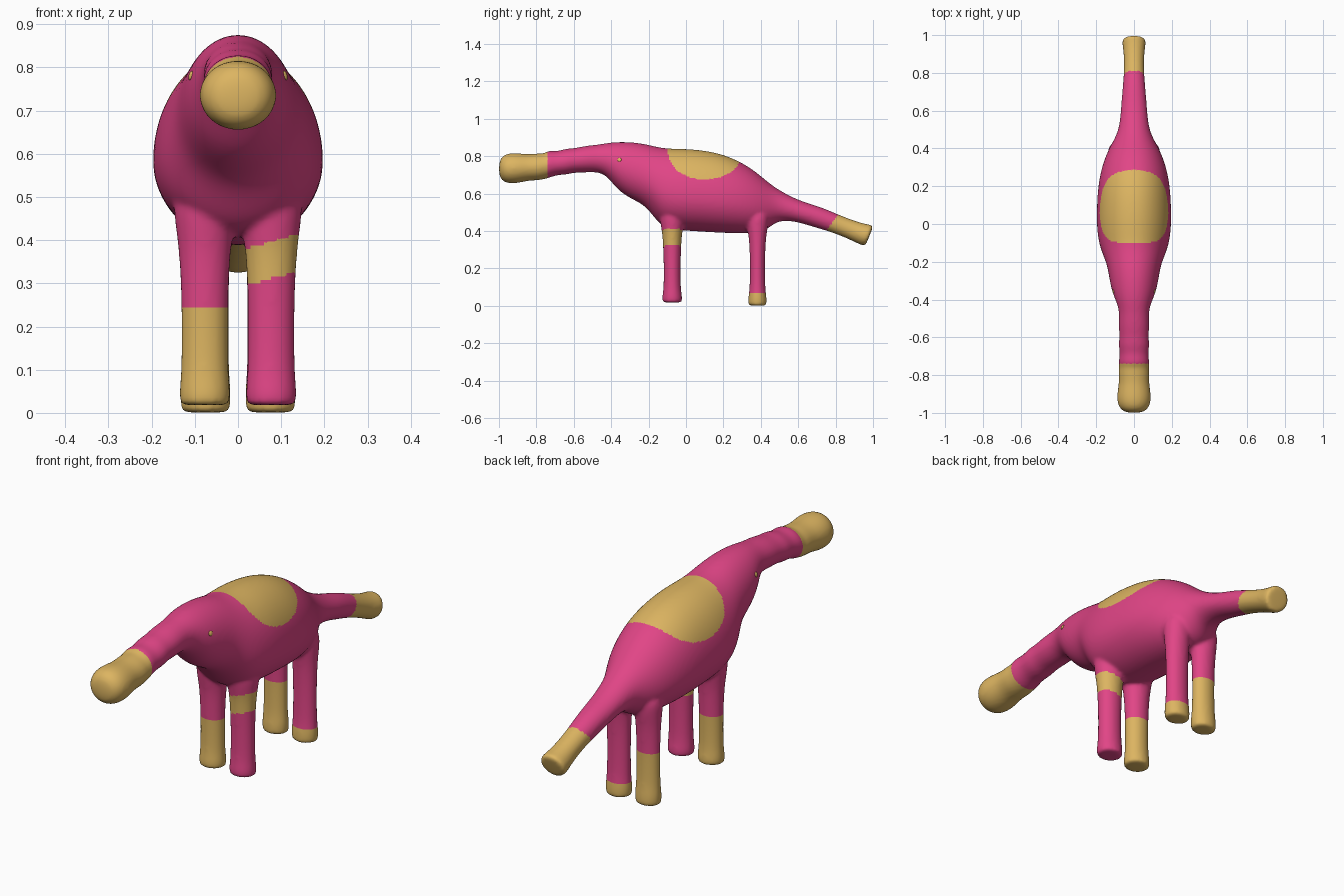
import bpy, bmesh, math
from mathutils import Vector

if "Cube" in bpy.data.objects:
    bpy.data.objects.remove(bpy.data.objects["Cube"])


def material(name, color):
    m = bpy.data.materials.new(name)
    m.diffuse_color = (*color, 1)
    m.use_nodes = True
    m.node_tree.nodes["Principled BSDF"].inputs["Base Color"].default_value = m.diffuse_color
    return m


pink = material("pink", (0.75, 0.06, 0.24))
gold = material("gold", (0.72, 0.46, 0.12))
SIDES = 24


def loft(bm, rings):
    """Skin a list of point rings and cap both ends."""
    loops = [[bm.verts.new(p) for p in r] for r in rings]
    for a, b in zip(loops, loops[1:]):
        for i in range(SIDES):
            j = (i + 1) % SIDES
            bm.faces.new((a[i], a[j], b[j], b[i]))
    bm.faces.new(loops[0])
    bm.faces.new(loops[-1])


def body_ring(y, top, bottom, w):
    tilt = 0.4 * min(max((y - 0.45) / 0.2, 0), 1)      # tail sections lean
    mid = bottom + (top - bottom) * (0.5 - 0.08 * min(max((w - 0.1) / 0.1, 0), 1))
    centre = (top + bottom) / 2
    ring = []
    for i in range(SIDES):
        a = math.tau * i / SIDES
        s = math.sin(a)
        z = mid + s * ((top - mid) if s > 0 else (mid - bottom))
        ring.append((w * math.cos(a), y + tilt * (z - centre), z))
    return ring


def leg(bm, x, y, profile):
    loft(bm, [[(x + rx * math.cos(math.tau * i / SIDES),
                y + ry * math.sin(math.tau * i / SIDES), z)
               for i in range(SIDES)] for z, rx, ry in profile])


# Trunk, head, body and tail: y, top, bottom, half width
SECTIONS = [
    (-1.0, .765, .70, .035), (-.985, .80, .668, .07), (-.95, .817, .653, .089),
    (-.90, .817, .655, .091), (-.84, .810, .670, .079), (-.79, .816, .670, .084),
    (-.755, .815, .678, .079), (-.735, .833, .682, .083), (-.69, .825, .70, .075),
    (-.64, .842, .70, .083), (-.60, .842, .712, .077), (-.54, .856, .712, .082),
    (-.47, .862, .716, .078), (-.42, .872, .693, .09), (-.36, .878, .61, .118),
    (-.28, .876, .565, .133), (-.21, .865, .53, .145), (-.15, .85, .44, .172),
    (-.09, .842, .408, .190), (0, .842, .40, .20), (.1, .833, .394, .198),
    (.2, .812, .388, .192), (.3, .768, .386, .173), (.38, .714, .39, .143),
    (.44, .66, .41, .110), (.5, .612, .458, .080), (.6, .558, .452, .07),
    (.7, .53, .422, .063), (.8, .486, .393, .053), (.9, .448, .352, .054),
    (.955, .435, .325, .063), (.976, .432, .320, .062), (.981, .42, .326, .053)]

bm = bmesh.new()
loft(bm, [body_ring(*s) for s in SECTIONS])

# Four legs: z, half width, half depth
FRONT = [(.018, .052, .046), (.019, .058, .053), (.05, .060, .054), (.09, .055, .046),
         (.2, .054, .045), (.3, .056, .048), (.38, .061, .052), (.43, .068, .062), (.54, .08, .075)]
REAR = [(.001, .05, .044), (.002, .058, .05), (.05, .060, .049), (.09, .055, .042),
        (.2, .054, .040), (.3, .055, .042), (.38, .058, .048), (.43, .062, .058), (.52, .065, .065)]
for side in (-1, 1):
    leg(bm, side * .077, -.074, FRONT)
    leg(bm, side * .075, .382, REAR)
bmesh.ops.recalc_face_normals(bm, faces=bm.faces)

# Fuse everything into one soft skin
raw_mesh = bpy.data.meshes.new("rough_shape")
bm.to_mesh(raw_mesh)
bm.free()
rough = bpy.data.objects.new("rough_shape", raw_mesh)
bpy.context.collection.objects.link(rough)
rough.modifiers.new("round", 'SUBSURF').levels = 2
fuse = rough.modifiers.new("fuse", 'REMESH')
fuse.mode = 'VOXEL'
fuse.voxel_size = 0.008
soft = rough.modifiers.new("soften", 'SMOOTH')
soft.factor = 0.5
soft.iterations = 8
deps = bpy.context.evaluated_depsgraph_get()
skin = bpy.data.meshes.new_from_object(rough.evaluated_get(deps))
bpy.data.objects.remove(rough)
skin.name = "animal_body"
body = bpy.data.objects.new("animal_body", skin)
bpy.context.collection.objects.link(body)
skin.materials.clear()
skin.materials.append(pink)
skin.materials.append(gold)


def is_gold(c):
    x, y, z = c
    if y < -.74 or .82 * y - .57 * z > .387:            # trunk tip, tail tip
        return True
    if z > .6:                                          # saddle patch
        return abs((y - .102) / .2) ** 2.2 + abs((z - .84) / .163) ** 2.2 < 1
    if x < 0:                                           # left socks
        return z < .245
    if y > .2:                                          # right rear foot
        return z < .07
    return abs(y + .074) < .075 and .29 < z - .28 * x < .375   # right front band


for p in skin.polygons:
    p.use_smooth = True
    p.material_index = int(is_gold(p.center))

# Eyes sit on the skin surface
for side, label in ((-1, "left_eye"), (1, "right_eye")):
    ok, spot, normal, _ = body.closest_point_on_mesh(Vector((side * .13, -.36, .787)))
    bpy.ops.mesh.primitive_uv_sphere_add(segments=16, ring_count=10, radius=.011, location=spot)
    eye = bpy.context.object
    eye.name = label
    eye.scale = (1, 1, .45)
    eye.rotation_mode = 'QUATERNION'
    eye.rotation_quaternion = normal.to_track_quat('Z', 'Y')
    eye.data.materials.append(gold)
    bpy.ops.object.shade_smooth()
